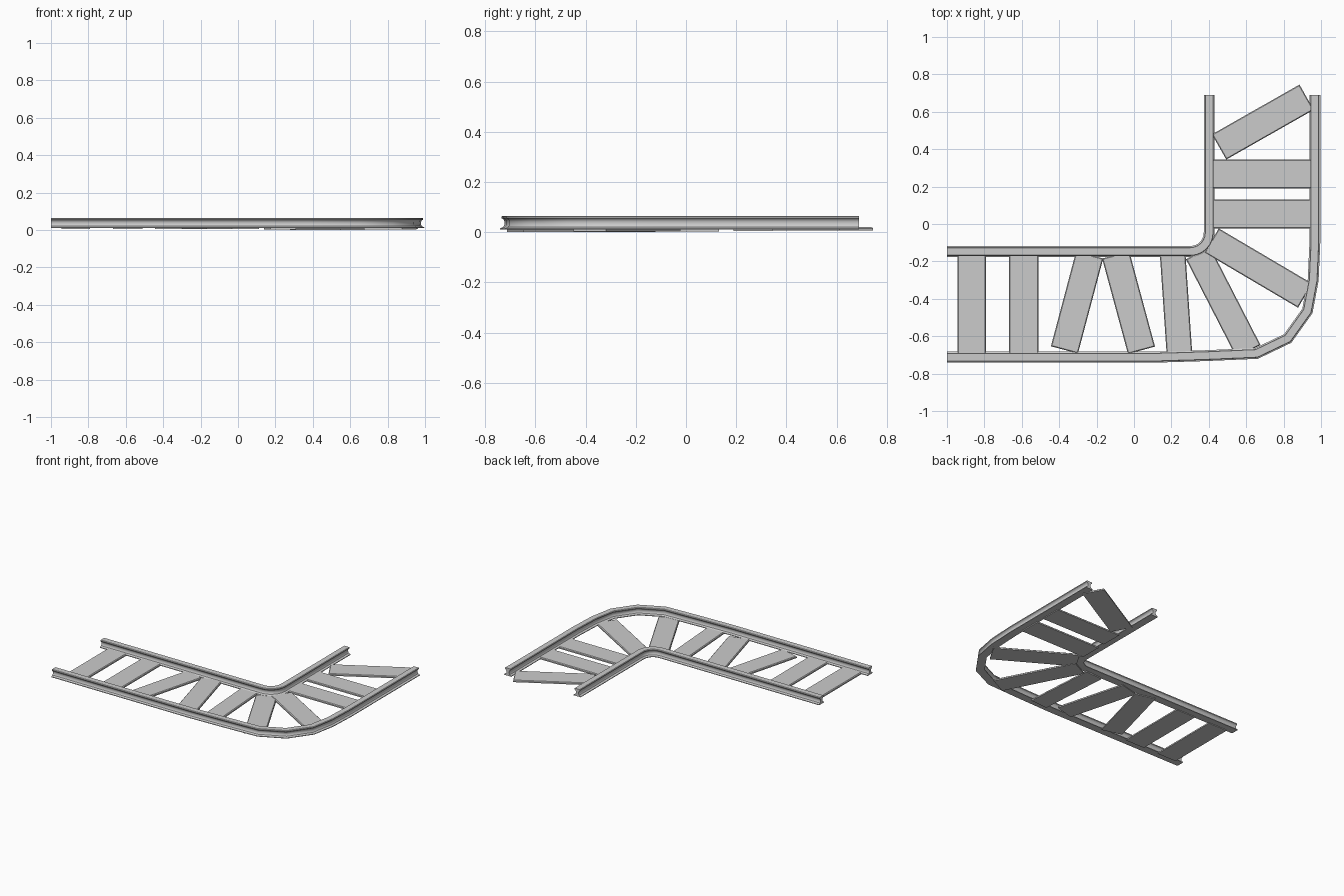
import bpy, bmesh, math
from mathutils import Vector, Matrix

if "Cube" in bpy.data.objects:
    bpy.data.objects.remove(bpy.data.objects["Cube"])

# Half of the rail cross-section (offset, height): foot, web, head
HALF = [(.029, .010), (.029, .015), (.016, .021), (.011, .030), (.011, .043),
        (.015, .051), (.023, .056), (.023, .062), (.020, .065)]
PROFILE = HALF + [(-o, z) for o, z in reversed(HALF)]


def finish(name, bm, angle):
    bmesh.ops.recalc_face_normals(bm, faces=bm.faces[:])
    me = bpy.data.meshes.new(name)
    bm.to_mesh(me)
    bm.free()
    ob = bpy.data.objects.new(name, me)
    bpy.context.collection.objects.link(ob)
    bpy.ops.object.select_all(action='DESELECT')
    bpy.context.view_layer.objects.active = ob
    ob.select_set(True)
    bpy.ops.object.shade_smooth_by_angle(angle=math.radians(angle))
    return ob


def rail(name, path):
    """Sweep the profile along a flat path with mitred joints."""
    pts = [Vector(p) for p in path]
    dirs = [(b - a).normalized() for a, b in zip(pts, pts[1:])]
    bm = bmesh.new()
    rings = []
    for i, p in enumerate(pts):
        a, b = dirs[max(i - 1, 0)], dirs[min(i, len(dirs) - 1)]
        t = (a + b).normalized()
        n = Vector((t.y, -t.x)) / t.dot(a)
        rings.append([bm.verts.new((p.x + n.x * o, p.y + n.y * o, z)) for o, z in PROFILE])
    k = len(PROFILE)
    for r, s in zip(rings, rings[1:]):
        for j in range(k):
            bm.faces.new((r[j], r[(j + 1) % k], s[(j + 1) % k], s[j]))
    bm.faces.new(rings[0])
    bm.faces.new(rings[-1])
    return finish(name, bm, 35)


def tie(name, a, b, width, z0):
    """Thin plank from a to b with softened top edges."""
    a, b = Vector(a), Vector(b)
    d, c = b - a, (a + b) / 2
    h = .014
    m = (Matrix.Translation((c.x, c.y, z0 + h / 2))
         @ Matrix.Rotation(math.atan2(d.y, d.x), 4, 'Z')
         @ Matrix.Diagonal((d.length, width, h, 1)))
    bm = bmesh.new()
    bmesh.ops.create_cube(bm, size=1, matrix=m)
    top = [e for e in bm.edges if all(v.co.z > z0 + h / 2 for v in e.verts)]
    bmesh.ops.bevel(bm, geom=top, offset=.005, segments=1, affect='EDGES')
    return finish(name, bm, 30)


# Inner rail with a tight rounded corner
cx, cy, r = .302, -.047, .10
arc = [(cx + r * math.sin(t), cy - r * math.cos(t))
       for t in (math.radians(15 * i) for i in range(7))]
rail("inner_rail", [(-1, -.147), (.12, -.147)] + arc + [(.402, .69)])

# Outer rail with a wide faceted bend
rail("outer_rail", [(-1, -.712), (.12, -.712), (.38, -.704), (.655, -.692), (.822, -.612),
                    (.927, -.465), (.958, -.30), (.967, -.10), (.967, .69)])

# Ties: start, end, width, underside height
TIES = [
    ((-.867, -.165), (-.867, -.695), .153, .005),
    ((-.590, -.165), (-.590, -.695), .157, .005),
    ((-.237, -.165), (-.372, -.673), .150, .005),
    ((-.098, -.165), (.040, -.675), .150, .005),
    ((.207, -.165), (.243, -.695), .137, .002),
    ((.342, -.155), (.612, -.680), .145, .000),
    ((.415, -.088), (.915, -.383), .150, .003),
    ((.420, .053), (.950, .053), .155, .003),
    ((.420, .267), (.950, .267), .155, .005),
    ((.455, .412), (.923, .678), .155, .006),
]
for i, t in enumerate(TIES, 1):
    tie(f"tie_{i}", *t)
